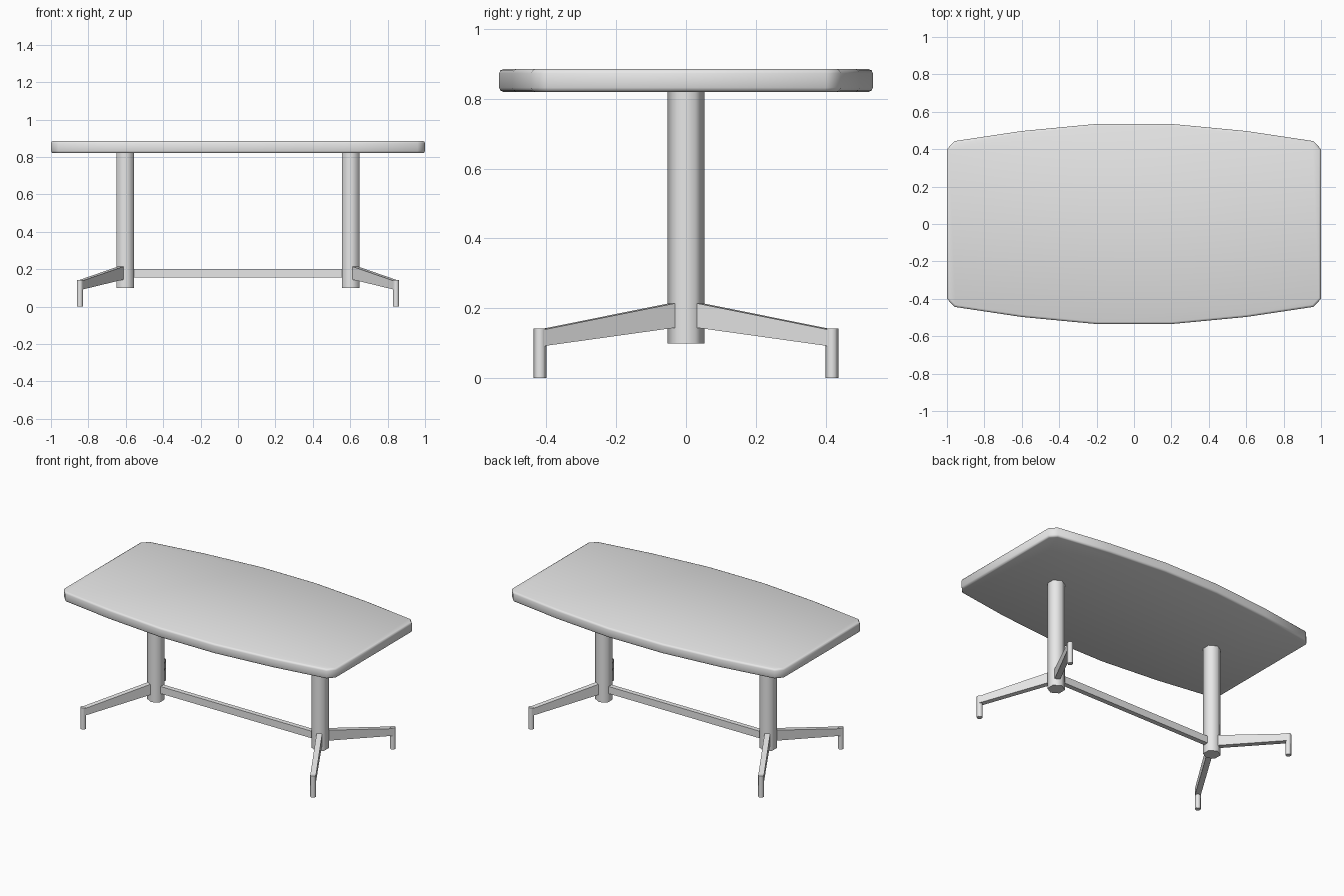
import bpy
import bmesh
from math import radians, pi
from mathutils import Matrix, Vector

cube = bpy.data.objects.get("Cube")
if cube:
    bpy.data.objects.remove(cube, do_unlink=True)

grey = bpy.data.materials.new("light_grey")
grey.use_nodes = True
grey.diffuse_color = (0.8, 0.8, 0.8, 1)
grey.node_tree.nodes["Principled BSDF"].inputs["Base Color"].default_value = (0.8, 0.8, 0.8, 1)


def add_object(name, bm, smooth=None):
    bmesh.ops.recalc_face_normals(bm, faces=bm.faces)
    mesh = bpy.data.meshes.new(name)
    bm.to_mesh(mesh)
    bm.free()
    mesh.materials.append(grey)
    obj = bpy.data.objects.new(name, mesh)
    bpy.context.collection.objects.link(obj)
    if smooth:
        bpy.ops.object.select_all(action="DESELECT")
        obj.select_set(True)
        bpy.context.view_layer.objects.active = obj
        bpy.ops.object.shade_smooth_by_angle(angle=radians(smooth))
    return obj


def extrude(points, direction):
    """Solid made by sweeping a closed outline along a direction."""
    bm = bmesh.new()
    face = bm.faces.new([bm.verts.new(p) for p in points])
    new = bmesh.ops.extrude_face_region(bm, geom=[face])["geom"]
    verts = [v for v in new if isinstance(v, bmesh.types.BMVert)]
    bmesh.ops.translate(bm, verts=verts, vec=direction)
    return bm


def hex_post(name, x, y, radius, z0, z1):
    """Six-sided post with corners pointing along y."""
    bm = bmesh.new()
    place = Matrix.Translation((x, y, (z0 + z1) / 2)) @ Matrix.Rotation(pi / 6, 4, "Z")
    bmesh.ops.create_cone(bm, cap_ends=True, segments=6, radius1=radius,
                          radius2=radius, depth=z1 - z0, matrix=place)
    # make sure the corners lie on the y axis
    if max(v.co.y for v in bm.verts) - y < radius * 0.95:
        bmesh.ops.rotate(bm, verts=bm.verts, cent=(x, y, 0),
                         matrix=Matrix.Rotation(pi / 6, 3, "Z"))
    add_object(name, bm, 65)


# Boat-shaped top with softened rims
quarter = [(1.0, 0.4), (0.96, 0.443), (0.6, 0.497), (0.2, 0.535)]
half = quarter + [(-x, y) for x, y in reversed(quarter)]
outline = half + [(-x, -y) for x, y in half]
bm = extrude([(x, y, 0.82) for x, y in outline], (0, 0, 0.065))
rims = [e for e in bm.edges if abs(e.verts[0].co.z - e.verts[1].co.z) < 0.001]
bmesh.ops.bevel(bm, geom=rims, offset=0.012, segments=2, profile=0.5, affect="EDGES")
add_object("table_top", bm, 50)

# Pedestals, each with two splayed legs and feet
COLUMN_X = 0.603
LEG_WIDTH = 0.034
leg_profile = [(0.042, 0.145), (0.042, 0.215), (0.48, 0.139), (0.48, 0.092)]
for side, sx in (("left", 1), ("right", -1)):
    hex_post(side + "_column", sx * COLUMN_X, 0, 0.053, 0.10, 0.825)
    for end, sy in (("front", -1), ("back", 1)):
        out = Vector((sx * 0.5, sy * 0.866, 0))
        across = Vector((-out.y, out.x, 0)) * LEG_WIDTH
        start = Vector((sx * COLUMN_X, 0, 0)) - across / 2
        points = [start + out * d + Vector((0, 0, z)) for d, z in leg_profile]
        add_object(f"{end}_{side}_leg", extrude(points, across))
        hex_post(f"{end}_{side}_foot", sx * 0.845, sy * 0.418, 0.018, 0, 0.143)

# Stretcher joining the pedestals
ring = [(-0.57, -0.016, 0.155), (-0.57, 0.016, 0.155), (-0.57, 0.016, 0.202), (-0.57, -0.016, 0.202)]
add_object("stretcher", extrude(ring, (1.14, 0, 0)))
